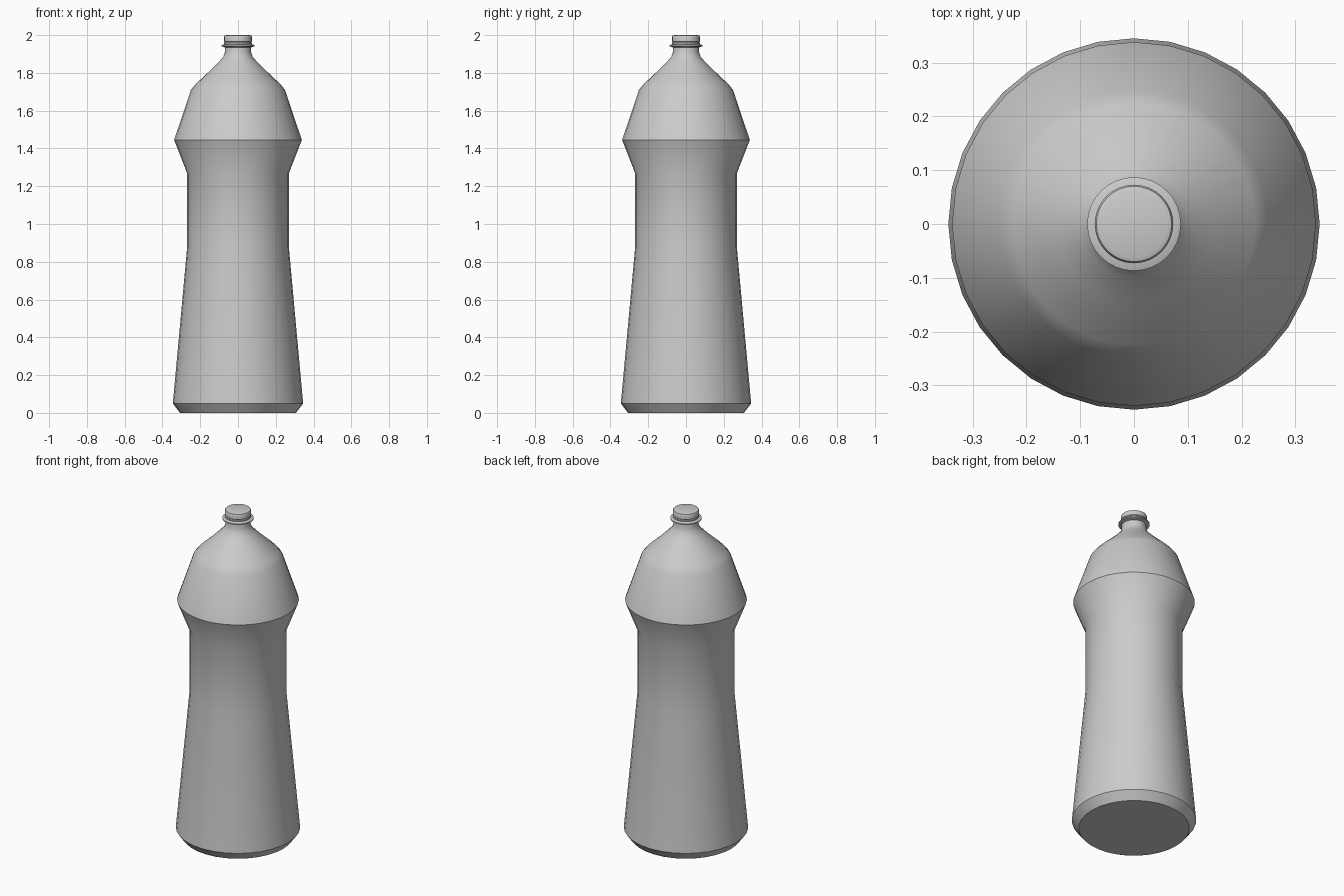
import bpy, bmesh
from math import cos, sin, tau, radians

SIDES = 32

cube = bpy.data.objects.get("Cube")
if cube:
    bpy.data.objects.remove(cube, do_unlink=True)

grey = bpy.data.materials.new("grey_plastic")
grey.use_nodes = True
colour = (0.6, 0.6, 0.6, 1)
grey.diffuse_color = colour
grey.node_tree.nodes["Principled BSDF"].inputs["Base Color"].default_value = colour


def lathe(name, profile):
    """Turn a (radius, height) profile around z and close both ends."""
    bm = bmesh.new()
    rings = [[bm.verts.new((r * cos(tau * i / SIDES), r * sin(tau * i / SIDES), z))
              for i in range(SIDES)] for r, z in profile]
    for low, high in zip(rings, rings[1:]):
        for i in range(SIDES):
            j = (i + 1) % SIDES
            bm.faces.new((low[i], low[j], high[j], high[i]))
    bm.faces.new(rings[0][::-1])
    bm.faces.new(rings[-1])
    mesh = bpy.data.meshes.new(name)
    bm.to_mesh(mesh)
    bm.free()
    mesh.materials.append(grey)
    obj = bpy.data.objects.new(name, mesh)
    bpy.context.collection.objects.link(obj)
    bpy.ops.object.select_all(action="DESELECT")
    obj.select_set(True)
    bpy.context.view_layer.objects.active = obj
    bpy.ops.object.shade_smooth_by_angle(angle=radians(30))
    return obj


# Bottle: chamfered foot, tapered body, waist, flared shoulder, neck
lathe("bottle_body", [
    (0.307, 0), (0.345, 0.05), (0.27, 0.87), (0.27, 1.27), (0.338, 1.445),
    (0.249, 1.71), (0.225, 1.74), (0.145, 1.815), (0.1, 1.86),
    (0.078, 1.885), (0.069, 1.91), (0.069, 1.96)])

# Thin ring round the neck
lathe("neck_ring", [(0.069, 1.935), (0.087, 1.941), (0.087, 1.947), (0.069, 1.953)])

# Cap with a lower lip, a groove and a rounded top edge
lathe("cap", [
    (0.066, 1.95), (0.073, 1.954), (0.073, 1.96), (0.069, 1.963),
    (0.073, 1.967), (0.073, 1.991), (0.07, 1.997), (0.062, 2)])
